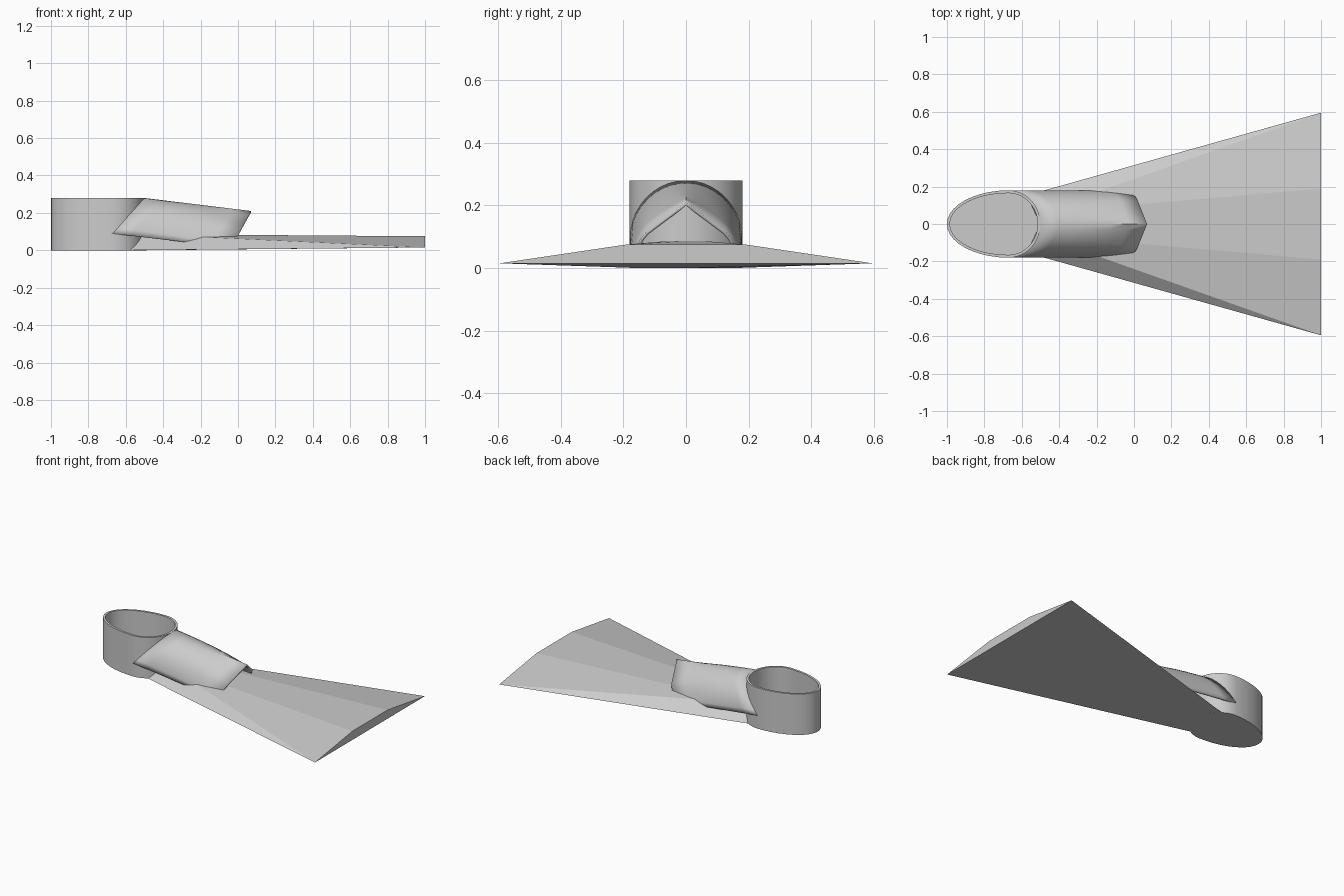
import bpy, bmesh
from math import sin, cos, pi, sqrt

if "Cube" in bpy.data.objects:
    bpy.data.objects.remove(bpy.data.objects["Cube"])

CX, RIGHT, LEFT, HALF_W = -0.67, 0.17, 0.33, 0.18


def make(name, verts, faces, smooth=True):
    mesh = bpy.data.meshes.new(name)
    mesh.from_pydata(verts, [], faces)
    bm = bmesh.new()
    bm.from_mesh(mesh)
    bmesh.ops.recalc_face_normals(bm, faces=bm.faces)
    bm.to_mesh(mesh)
    bm.free()
    ob = bpy.data.objects.new(name, mesh)
    bpy.context.collection.objects.link(ob)
    bpy.context.view_layer.objects.active = ob
    ob.select_set(True)
    if smooth:
        bpy.ops.object.shade_smooth_by_angle(angle=0.55)
    ob.select_set(False)
    return ob


def egg(inset, z, n=40):
    pts = []
    for i in range(n):
        a = 2 * pi * i / n
        r = (RIGHT if cos(a) > 0 else LEFT) - inset
        pts.append((CX + r * cos(a), (HALF_W - inset) * sin(a), z))
    return pts


# heel cup: egg-shaped wall with rim and floor
N = 40
rings = [egg(0, 0), egg(0, 0.28), egg(0.015, 0.28), egg(0.015, 0.015)]
faces = [tuple(range(N)), tuple(range(3 * N, 4 * N))]
for k in range(3):
    for i in range(N):
        j = (i + 1) % N
        faces.append((k * N + i, k * N + j, (k + 1) * N + j, (k + 1) * N + i))
make("heel_cup", sum(rings, []), faces)

# blade: sloped-side wedge widening towards the tip
verts = [(-0.505, 0, 0), (-0.505, 0, 0.086)]
for s in (-1, 1):
    verts += [(-0.575, s * 0.153, 0), (-0.515, s * 0.058, 0.086),
              (1, s * 0.595, 0.015), (1, s * 0.19, 0.075)]
faces = [(4, 5, 9, 8), (0, 2, 4, 8, 6), (1, 3, 5, 9, 7)]
for b in (2, 6):
    faces += [(b, b + 2, b + 1), (b + 1, b + 2, b + 3), (0, b, b + 1, 1)]
make("blade", verts, faces, smooth=False)

# foot pocket: arch on the cup blending to a pointed front opening
M, STEPS = 20, 6
verts = []
for k in range(STEPS + 1):
    t = k / STEPS
    for i in range(M + 1):
        a = -pi / 2 + pi * i / M
        y = HALF_W * sin(a)
        rear_x = CX + RIGHT * cos(a) - 0.004
        rear_z = 0.09 + 0.19 * cos(a)
        u = abs(y)
        front_x = 0.07 - 0.4 * u - 0.8 * max(0, u - 0.14)
        front_z = 0.21 - 0.75 * u - 1.5 * max(0, u - 0.14)
        # stay round along the length, pointed only near the front
        arch_z = 0.015 + 0.195 * cos(a)
        end_z = arch_z + (front_z - arch_z) * t ** 2
        verts.append((rear_x + (front_x - rear_x) * t, y,
                      rear_z + (end_z - rear_z) * t))
faces = []
for k in range(STEPS):
    for i in range(M):
        a = k * (M + 1) + i
        faces.append((a, a + 1, a + M + 2, a + M + 1))
pocket = make("foot_pocket", verts, faces)
# face the shell outwards, then thicken inwards
if pocket.data.polygons[M // 2].normal.z < 0:
    pocket.data.flip_normals()
mod = pocket.modifiers.new("thickness", 'SOLIDIFY')
mod.thickness = 0.01
mod.offset = -1
